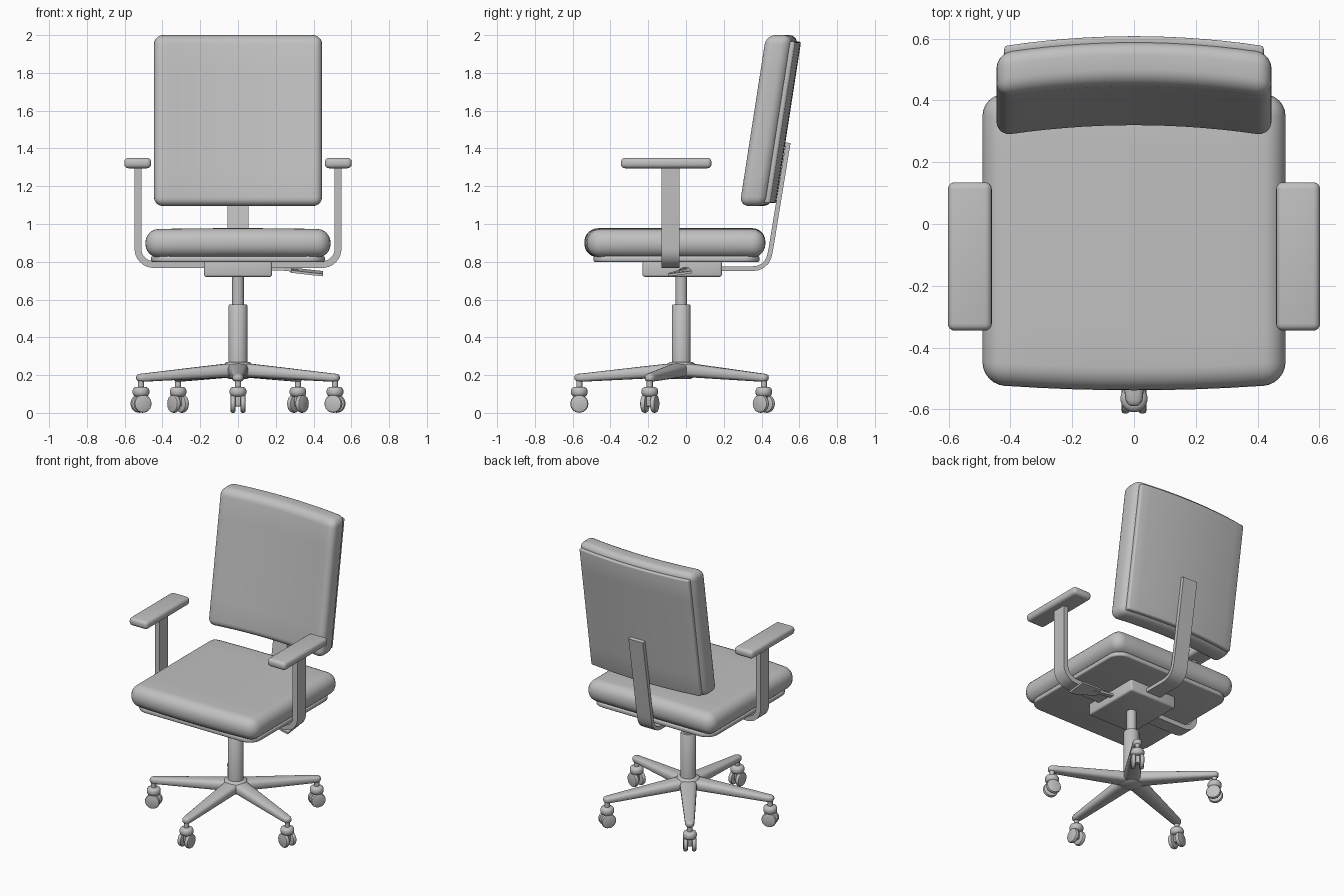
import bpy, bmesh, math
from mathutils import Matrix, Vector

if "Cube" in bpy.data.objects:
    bpy.data.objects.remove(bpy.data.objects["Cube"])

grey = bpy.data.materials.new("plain grey")
grey.diffuse_color = (0.53, 0.53, 0.53, 1)
grey.use_nodes = True
grey.node_tree.nodes["Principled BSDF"].inputs["Base Color"].default_value = grey.diffuse_color
CY = -0.025          # y of the column axis


def finish(name, bm, angle=40):
    bmesh.ops.recalc_face_normals(bm, faces=bm.faces)
    me = bpy.data.meshes.new(name)
    bm.to_mesh(me)
    bm.free()
    me.materials.append(grey)
    ob = bpy.data.objects.new(name, me)
    bpy.context.collection.objects.link(ob)
    bpy.ops.object.select_all(action='DESELECT')
    ob.select_set(True)
    bpy.context.view_layer.objects.active = ob
    bpy.ops.object.shade_smooth_by_angle(angle=math.radians(angle))
    return ob


def bevel(bm, edges, r, seg):
    bmesh.ops.bevel(bm, geom=edges, offset=r, segments=seg, profile=0.5,
                    affect='EDGES', clamp_overlap=True)


def sharp(bm, deg=50):
    return [e for e in bm.edges if e.calc_face_angle(0) > math.radians(deg)]


def rounded_box(name, lo, hi, r, seg=4, corner=0, cuts=(), warp=None):
    """Box between two corners; corner rounds the upright edges first."""
    bm = bmesh.new()
    bmesh.ops.create_cube(bm, size=1)
    for v in bm.verts:
        v.co = Vector([lo[i] + (v.co[i] + 0.5) * (hi[i] - lo[i]) for i in range(3)])
    if corner:
        up = [e for e in bm.edges if abs(e.verts[0].co.z - e.verts[1].co.z) > 1e-4]
        bevel(bm, up, corner, 8)
    bevel(bm, sharp(bm), r, seg)
    for axis, n in cuts:
        no = Vector([float(i == axis) for i in range(3)])
        for k in range(1, n):
            a, b = lo[axis] + r * 1.1, hi[axis] - r * 1.1
            co = no * (a + (b - a) * k / n)
            bmesh.ops.bisect_plane(bm, geom=bm.verts[:] + bm.edges[:] + bm.faces[:],
                                   plane_co=co, plane_no=no)
    if warp:
        for v in bm.verts:
            v.co = warp(v.co)
    return finish(name, bm)


def bar(name, path, t, w0, w1, place, r=0.008):
    """Flat bar of thickness t along a 2D path, from w0 to w1 across."""
    bm = bmesh.new()
    rings = []
    for i, p in enumerate(path):
        a, b = path[max(i - 1, 0)], path[min(i + 1, len(path) - 1)]
        d = (Vector(b) - Vector(a)).normalized()
        n = Vector((-d.y, d.x)) * t / 2
        rings.append([bm.verts.new(place(p[0] + s * n.x, p[1] + s * n.y, w))
                      for s, w in ((1, w0), (1, w1), (-1, w1), (-1, w0))])
    loft(bm, rings)
    bevel(bm, sharp(bm), r, 3)
    return finish(name, bm)


def loft(bm, rings):
    n = len(rings[0])
    for a, b in zip(rings, rings[1:]):
        for j in range(n):
            bm.faces.new((a[j], a[(j + 1) % n], b[(j + 1) % n], b[j]))
    bm.faces.new(rings[0])
    bm.faces.new(rings[-1])


def lathe(name, profile, mat=Matrix(), n=32):
    """Turned solid from (radius, height) pairs."""
    bm = bmesh.new()
    loft(bm, [[bm.verts.new(mat @ Vector((r * math.cos(math.tau * j / n),
                                          r * math.sin(math.tau * j / n), z)))
               for j in range(n)] for r, z in profile])
    return finish(name, bm)


# Seat cushion with a gently bowed front, and the pan below it
def seat_shape(c):
    x, y, z = c
    k = 1 - (x / 0.49) ** 2
    if y < 0:
        y -= 0.02 * k * (y / -0.52) ** 2
    if z > 0.9:
        z += 0.006 * k
    return Vector((x, y, z))


rounded_box("seat_cushion", (-0.49, -0.518, 0.823), (0.49, 0.42, 0.972), 0.07, 6,
            cuts=((0, 8), (1, 8)), warp=seat_shape)
rounded_box("seat_pan", (-0.46, -0.49, 0.799), (0.46, 0.39, 0.83), 0.01, 3, corner=0.09)

# Tilt mechanism
rounded_box("mechanism_box", (-0.18, -0.23, 0.72), (0.18, 0.19, 0.805), 0.012, 3)


# Backrest: leaning back and curved around the sitter
def back_shape(c):
    return Vector((c.x, c.y + 0.155 * (c.z - 1.1) + 0.035 * (1 - (c.x / 0.44) ** 2), c.z))


rounded_box("backrest_cushion", (-0.445, 0.278, 1.095), (0.445, 0.42, 2.0), 0.048, 5,
            cuts=((0, 14), (2, 6)), warp=back_shape)
rounded_box("backrest_shell", (-0.42, 0.408, 1.11), (0.42, 0.44, 1.965), 0.01, 3,
            cuts=((0, 14), (2, 6)), warp=back_shape)
bar("backrest_strut",
    [(0.15, 0.763), (0.35, 0.763), (0.38, 0.767), (0.405, 0.778), (0.425, 0.796),
     (0.439, 0.822), (0.448, 0.86), (0.457, 0.915), (0.541, 1.43)],
    0.025, -0.055, 0.055, lambda a, b, w: (w, a, b), 0.005)

# Armrests: pad and bent flat bar on each side
arc = [(0.445 + 0.085 * math.cos(a), 0.87 - 0.085 * math.sin(a))
       for a in (math.pi / 2 * k / 8 for k in range(9))]
for side, s in (("left", -1), ("right", 1)):
    xs = sorted((s * 0.46, s * 0.602))
    rounded_box(side + "_armrest_pad", (xs[0], -0.345, 1.295), (xs[1], 0.135, 1.35), 0.022, 4)
    bar(side + "_armrest_bar", [(0.53, 1.31)] + arc + [(0.15, 0.785)], 0.036,
        -0.13, -0.035, lambda a, b, w: (s * a, w, b))

# Adjustment lever under the right side of the seat
bar("lever_rod", [(0.16, 0.762), (0.24, 0.76), (0.32, 0.752)], 0.014,
    -0.02, 0.01, lambda a, b, w: (a, w - 0.15 * (a - 0.2), b), 0.004)
bar("lever_paddle", [(0.28, 0.757), (0.34, 0.75), (0.40, 0.743), (0.45, 0.738)], 0.013,
    -0.095, 0.03, lambda a, b, w: (a, w * (0.4 + 0.6 * min(1, (a - 0.27) / 0.14)),
                                   b + 0.12 * w + 0.003), 0.004)

# Gas column
lathe("column_inner", [(0.031, 0.5), (0.031, 0.74)], Matrix.Translation((0, CY, 0)))
lathe("column_outer", [(0.05, 0.24), (0.05, 0.568), (0.046, 0.574)],
      Matrix.Translation((0, CY, 0)))
lathe("base_hub", [(0.05, 0.18), (0.066, 0.188), (0.076, 0.24), (0.072, 0.26), (0.06, 0.27)],
      Matrix.Translation((0, CY, 0)))

# Five-star base with twin-wheel casters, first one pointing forward
R = 0.54
for i in range(5):
    place = Matrix.Translation((0, CY, 0)) @ Matrix.Rotation(
        math.tau * i / 5 - math.pi / 2, 4, 'Z')
    bm = bmesh.new()
    rings = []
    for x, hw, z0, z1 in ((0.02, 0.056, 0.188, 0.264), (0.06, 0.054, 0.188, 0.262),
                          (0.3, 0.042, 0.176, 0.235), (0.525, 0.03, 0.165, 0.209),
                          (0.545, 0.027, 0.166, 0.207), (0.558, 0.02, 0.17, 0.203),
                          (0.564, 0.009, 0.178, 0.195)):
        ring = []
        for j in range(20):
            c, q = math.cos(math.tau * j / 20), math.sin(math.tau * j / 20)
            y = hw * math.copysign(abs(c) ** 0.7, c)
            z = (z0 + z1) / 2 + (z1 - z0) / 2 * math.copysign(abs(q) ** 0.7, q)
            ring.append(bm.verts.new(place @ Vector((x, y, z))))
        rings.append(ring)
    loft(bm, rings)
    finish(f"base_arm_{i + 1}", bm)

    at = place @ Matrix.Translation((R, 0, 0))
    lathe(f"caster_pin_{i + 1}", [(0.016, 0.12), (0.016, 0.18)], at, 16)
    lathe(f"caster_hood_{i + 1}",
          [(0.028, 0.086), (0.039, 0.092), (0.044, 0.104), (0.044, 0.12), (0.038, 0.132),
           (0.026, 0.138)], at, 24)
    rounded_box(f"caster_fork_{i + 1}", (-0.014, -0.016, 0.035), (0.014, 0.016, 0.1), 0.004, 2,
                warp=lambda c: at @ c)
    for k, s in enumerate((-1, 1)):
        axle = at @ Matrix.Translation((0, s * 0.027, 0.0485)) @ Matrix.Rotation(
            math.pi / 2, 4, 'X')
        lathe(f"caster_wheel_{i + 1}_{k + 1}",
              [(0.038, -0.014), (0.045, -0.011), (0.048, -0.005), (0.048, 0.005),
               (0.045, 0.011), (0.038, 0.014)], axle, 24)
